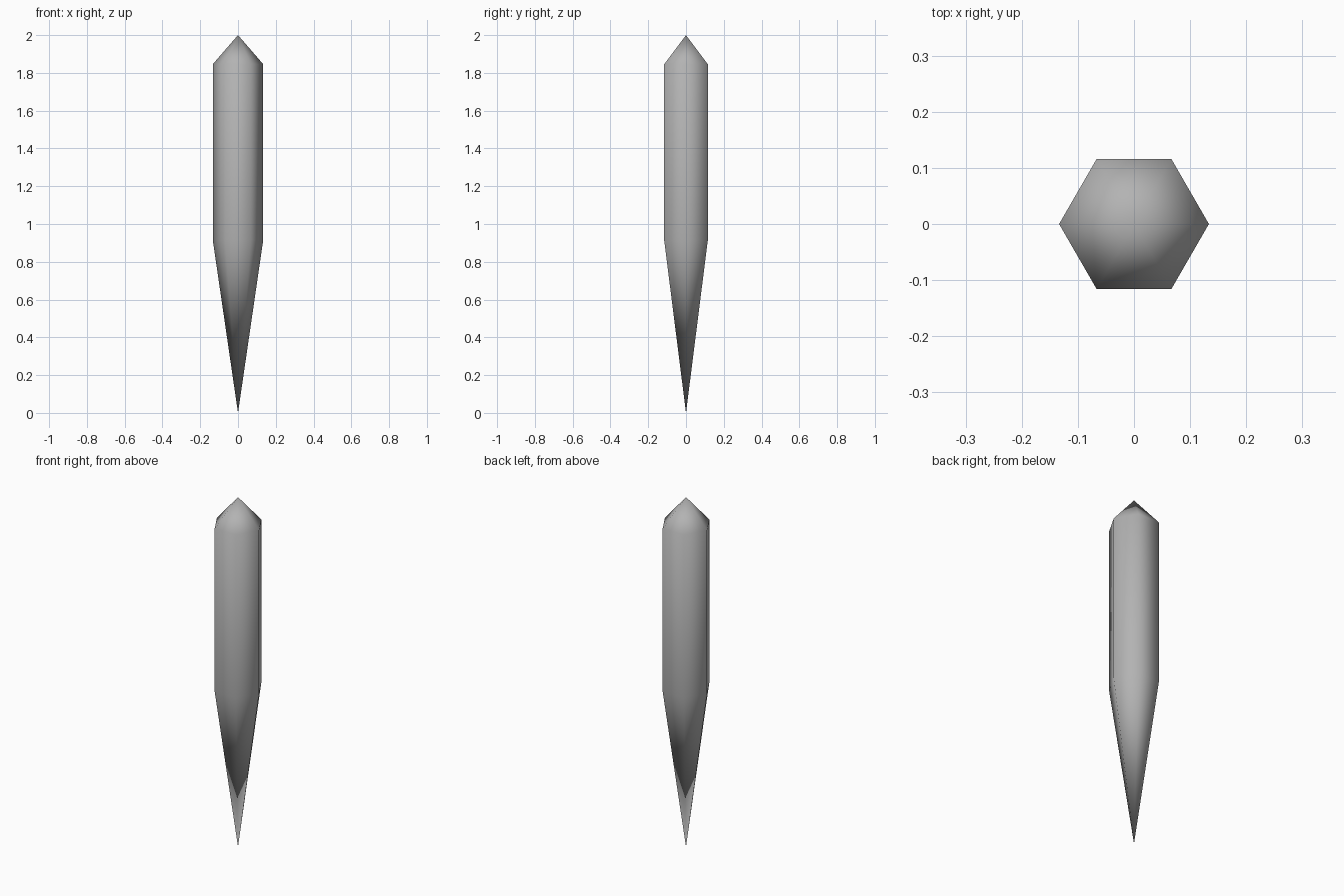
import bpy, bmesh, math

if "Cube" in bpy.data.objects:
    bpy.data.objects.remove(bpy.data.objects["Cube"])

# Profile of the six-sided crystal: (radius, height), between the two points
PROFILE = [(0.1335, 0.915), (0.1335, 1.846)]
SIDES = 6

bm = bmesh.new()
rings = [[bm.verts.new((r * math.cos(math.tau * i / SIDES),
                        r * math.sin(math.tau * i / SIDES), z))
          for i in range(SIDES)] for r, z in PROFILE]
bottom_tip = bm.verts.new((0, 0, 0))
top_tip = bm.verts.new((0, 0, 2))

# Long lower spike, straight shaft and short pointed cap
for i in range(SIDES):
    j = (i + 1) % SIDES
    bm.faces.new((bottom_tip, rings[0][j], rings[0][i]))
    bm.faces.new((rings[0][i], rings[0][j], rings[1][j], rings[1][i]))
    bm.faces.new((rings[1][i], rings[1][j], top_tip))

bmesh.ops.recalc_face_normals(bm, faces=bm.faces)
mesh = bpy.data.meshes.new("crystal_spike")
bm.to_mesh(mesh)
bm.free()
crystal = bpy.data.objects.new("crystal_spike", mesh)
bpy.context.collection.objects.link(crystal)

# Smooth shading all over, mid-grey stone
mesh.shade_smooth()
stone = bpy.data.materials.new("grey_stone")
stone.diffuse_color = (0.45, 0.45, 0.45, 1)
stone.use_nodes = True
stone.node_tree.nodes["Principled BSDF"].inputs["Base Color"].default_value = stone.diffuse_color
mesh.materials.append(stone)
